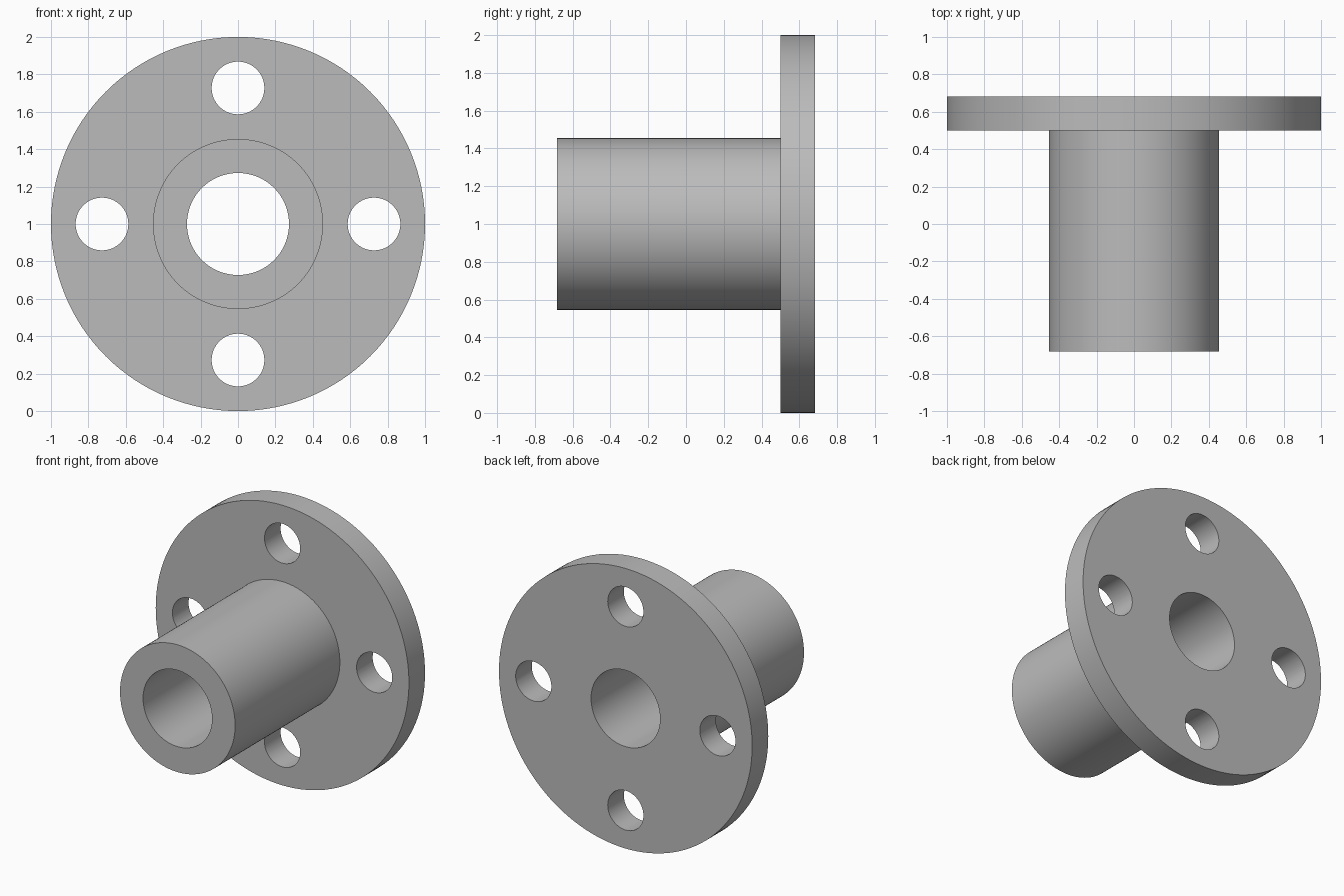
import bpy, bmesh
from math import pi, radians, cos, sin
from mathutils import Matrix, Vector

cube = bpy.data.objects.get("Cube")
if cube:
    bpy.data.objects.remove(cube, do_unlink=True)

UNIT = 1 / 11                 # flange radius is 11 units
FLANGE_R, HUB_R, BORE_R = 11 * UNIT, 5 * UNIT, 3 * UNIT
BOLT_CIRCLE, BOLT_R = 8 * UNIT, 1.55 * UNIT
FRONT, STEP, BACK = -7.5 * UNIT, 5.5 * UNIT, 7.5 * UNIT
CENTRE = Vector((0, 0, 1))

# Plain grey metal
steel = bpy.data.materials.new("grey_metal")
steel.use_nodes = True
colour = (0.5, 0.5, 0.5, 1)
steel.diffuse_color = colour
steel.node_tree.nodes["Principled BSDF"].inputs["Base Color"].default_value = colour


def add_object(name, bm):
    bmesh.ops.recalc_face_normals(bm, faces=bm.faces)
    mesh = bpy.data.meshes.new(name)
    bm.to_mesh(mesh)
    bm.free()
    mesh.materials.append(steel)
    obj = bpy.data.objects.new(name, mesh)
    bpy.context.collection.objects.link(obj)
    return obj


def lathe(name, profile, steps=128):
    """Turn a closed (radius, y) profile around the front-to-back axis."""
    bm = bmesh.new()
    rings = []
    for i in range(steps):
        a = 2 * pi * i / steps
        rings.append([bm.verts.new(CENTRE + Vector((r * cos(a), y, r * sin(a))))
                      for r, y in profile])
    n = len(profile)
    for i, ring in enumerate(rings):
        after = rings[(i + 1) % steps]
        for j in range(n):
            k = (j + 1) % n
            bm.faces.new((ring[j], ring[k], after[k], after[j]))
    return add_object(name, bm)


# Hub tube and flange disc turned as one solid
flange = lathe("flanged_bushing", [
    (BORE_R, FRONT), (HUB_R, FRONT), (HUB_R, STEP),
    (FLANGE_R, STEP), (FLANGE_R, BACK), (BORE_R, BACK)])

# Four bolt holes through the flange
bm = bmesh.new()
for i in range(4):
    a = i * pi / 2
    spot = CENTRE + Vector((BOLT_CIRCLE * cos(a), (STEP + BACK) / 2, BOLT_CIRCLE * sin(a)))
    bmesh.ops.create_cone(
        bm, cap_ends=True, segments=64, radius1=BOLT_R, radius2=BOLT_R, depth=0.4,
        matrix=Matrix.Translation(spot) @ Matrix.Rotation(pi / 2, 4, "X"))
cutter = add_object("bolt_hole_cutter", bm)
cutter.hide_render = True

cut = flange.modifiers.new("bolt_holes", "BOOLEAN")
cut.operation = "DIFFERENCE"
cut.solver = "EXACT"
cut.object = cutter

bpy.ops.object.select_all(action="DESELECT")
flange.select_set(True)
bpy.context.view_layer.objects.active = flange
bpy.ops.object.modifier_apply(modifier=cut.name)
bpy.data.objects.remove(cutter, do_unlink=True)

# Smooth round walls, crisp rims
bpy.ops.object.shade_smooth_by_angle(angle=radians(30))
